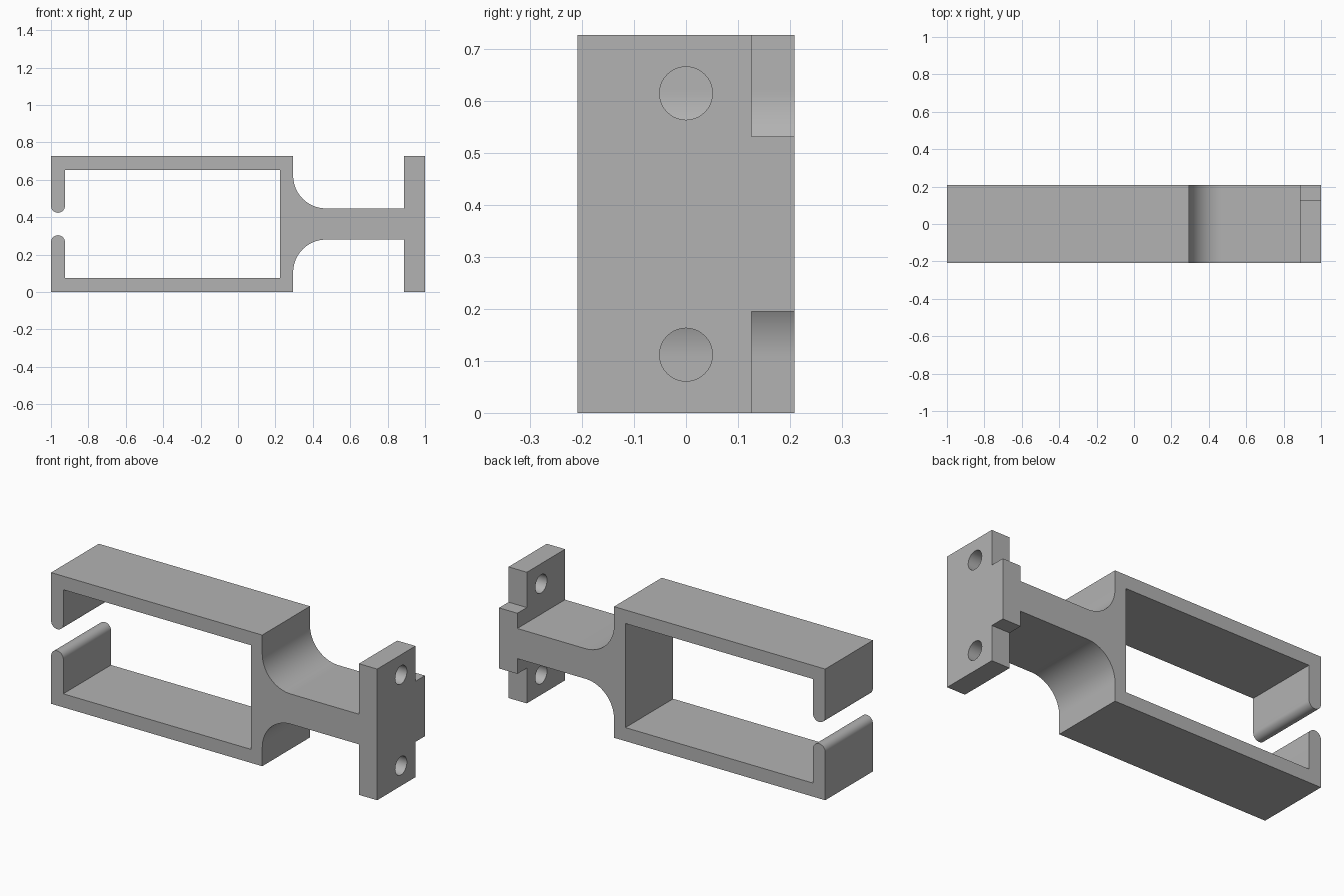
import bpy, bmesh, math
from mathutils import Matrix

cube = bpy.data.objects.get("Cube")
if cube:
    bpy.data.objects.remove(cube, do_unlink=True)

HALF_H, HALF_D = 0.3635, 0.209   # half height and half depth
WALL, NECK, FILLET = 0.075, 0.0835, 0.175
FRAME_X, PLATE_X = 0.295, 0.888  # outer frame wall, inner plate face

grey = bpy.data.materials.new("plain grey")
grey.use_nodes = True
grey.diffuse_color = (0.45, 0.45, 0.45, 1)
grey.node_tree.nodes["Principled BSDF"].inputs["Base Color"].default_value = grey.diffuse_color


def arc(cx, cz, r, start, end, steps):
    angles = [math.radians(start + (end - start) * i / steps) for i in range(steps + 1)]
    return [(cx + r * math.cos(a), cz + r * math.sin(a)) for a in angles]


def make_object(name, bm):
    bmesh.ops.recalc_face_normals(bm, faces=bm.faces)
    mesh = bpy.data.meshes.new(name)
    bm.to_mesh(mesh)
    bm.free()
    mesh.materials.append(grey)
    obj = bpy.data.objects.new(name, mesh)
    bpy.context.collection.objects.link(obj)
    return obj


def cut(target, cutter):
    cutter.hide_render = True
    mod = target.modifiers.new("cut", 'BOOLEAN')
    mod.operation, mod.solver, mod.object = 'DIFFERENCE', 'EXACT', cutter
    bpy.context.view_layer.objects.active = target
    bpy.ops.object.modifier_apply(modifier=mod.name)
    bpy.data.objects.remove(cutter, do_unlink=True)


# Upper half outline: plate, neck, fillet, frame and rounded lip
lip = WALL / 2
upper = [(1, HALF_H), (PLATE_X, HALF_H), (PLATE_X, NECK)]
upper += arc(FRAME_X + FILLET, NECK + FILLET, FILLET, 270, 180, 24)
upper += [(FRAME_X, HALF_H), (-1, HALF_H)]
upper += arc(-1 + lip, 0.06 + lip, lip, 180, 360, 20)
upper += [(-1 + WALL, HALF_H - WALL), (0.225, HALF_H - WALL)]
outline = upper + [(x, -z) for x, z in reversed(upper)]

# Extrude the mirrored outline through the depth
bm = bmesh.new()
face = bm.faces.new([bm.verts.new((x, -HALF_D, z + HALF_H)) for x, z in outline])
new = bmesh.ops.extrude_face_region(bm, geom=[face])["geom"]
bmesh.ops.translate(bm, vec=(0, 2 * HALF_D, 0),
                    verts=[v for v in new if isinstance(v, bmesh.types.BMVert)])
bracket = make_object("clip_bracket", bm)

# Corner notches and bolt holes in the mounting plate
for side in (-1, 1):
    bm = bmesh.new()
    bmesh.ops.create_cube(bm, size=1, matrix=Matrix.Translation(
        (0.95, 0.225, HALF_H + side * 0.2695)) @ Matrix.Diagonal((0.2, 0.2, 0.2, 1)))
    # keep the cutter to the plate's corner: inner limits at y and z edges
    for v in bm.verts:
        v.co.x = 1.1 if v.co.x > 0.95 else PLATE_X - 0.03
        v.co.y = 0.3 if v.co.y > 0.225 else 0.126
        outer = (v.co.z - HALF_H) * side > 0.2695
        v.co.z = HALF_H + side * (0.5 if outer else 0.168)
    cut(bracket, make_object("notch_cutter", bm))

    bm = bmesh.new()
    bmesh.ops.create_cone(bm, cap_ends=True, segments=40, radius1=0.051, radius2=0.051,
                          depth=0.3, matrix=Matrix.Translation((0.95, 0, HALF_H + side * 0.2515))
                          @ Matrix.Rotation(math.pi / 2, 4, 'Y'))
    cut(bracket, make_object("hole_cutter", bm))

# Smooth the rounded surfaces, keep the corners sharp
bpy.ops.object.select_all(action='DESELECT')
bracket.select_set(True)
bpy.context.view_layer.objects.active = bracket
bpy.ops.object.shade_smooth_by_angle(angle=math.radians(30))
